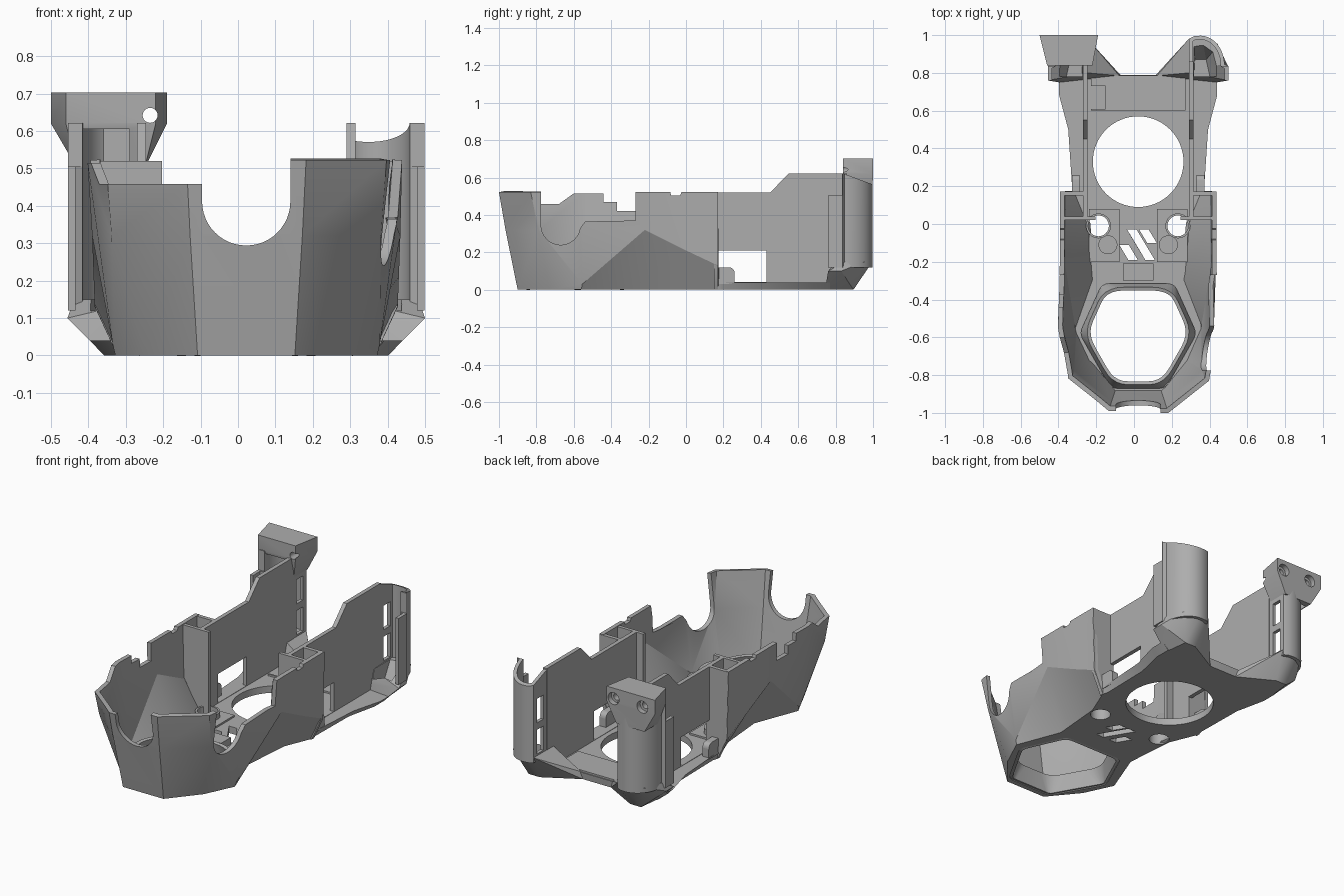
import bpy, bmesh, math
from mathutils import Vector

if "Cube" in bpy.data.objects:
    bpy.data.objects.remove(bpy.data.objects["Cube"])

C = 0.022  # x of the symmetry plane
grey = bpy.data.materials.new("matte_grey")
grey.use_nodes = True
grey.diffuse_color = (0.42, 0.42, 0.42, 1)
grey.node_tree.nodes["Principled BSDF"].inputs["Base Color"].default_value = (0.42, 0.42, 0.42, 1)


def finish(name, bm, fix=True):
    if fix:
        bmesh.ops.recalc_face_normals(bm, faces=bm.faces)
    me = bpy.data.meshes.new(name)
    bm.to_mesh(me)
    bm.free()
    me.materials.append(grey)
    ob = bpy.data.objects.new(name, me)
    bpy.context.collection.objects.link(ob)
    return ob


def loft(name, rings, closed=True, caps=True):
    bm = bmesh.new()
    vs = [[bm.verts.new(p) for p in r] for r in rings]
    n = len(vs[0])
    for a, b in zip(vs, vs[1:]):
        for i in range(n if closed else n - 1):
            j = (i + 1) % n
            bm.faces.new((a[i], a[j], b[j], b[i]))
    if caps:
        bm.faces.new(vs[0])
        bm.faces.new(vs[-1])
    return finish(name, bm, caps)


def prism(name, pts, axis, lo, hi):
    place = {"x": lambda p, h: (h, p[0], p[1]),
             "y": lambda p, h: (p[0], h, p[1]),
             "z": lambda p, h: (p[0], p[1], h)}[axis]
    return loft(name, [[place(p, h) for p in pts] for h in (lo, hi)])


def box(name, x0, x1, y0, y1, z0, z1):
    return prism(name, [(x0, y0), (x1, y0), (x1, y1), (x0, y1)], "z", z0, z1)


def arc(x, y, r, a0, a1, n=16):
    angles = [math.radians(a0 + (a1 - a0) * i / n) for i in range(n + 1)]
    return [(x + r * math.cos(a), y + r * math.sin(a)) for a in angles]


def disc(name, x, y, r, z0, z1, n=32):
    return prism(name, arc(x, y, r, 0, 360, n)[:-1], "z", z0, z1)


def convex(name, pts):
    bm = bmesh.new()
    for p in pts:
        bm.verts.new(p)
    res = bmesh.ops.convex_hull(bm, input=bm.verts)
    bmesh.ops.delete(bm, geom=[g for g in res["geom_interior"]
                               if isinstance(g, bmesh.types.BMVert)], context="VERTS")
    return finish(name, bm)


def apply(ob):
    dg = bpy.context.evaluated_depsgraph_get()
    me = bpy.data.meshes.new_from_object(ob.evaluated_get(dg))
    ob.modifiers.clear()
    ob.data = me


def thicken(ob, t, offset):
    m = ob.modifiers.new("thickness", "SOLIDIFY")
    m.thickness, m.offset, m.use_even_offset = t, offset, True
    apply(ob)


def cut(ob, *cutters):
    for c in cutters:
        m = ob.modifiers.new("cut", "BOOLEAN")
        m.operation, m.solver, m.object = "DIFFERENCE", "EXACT", c
        apply(ob)
        bpy.data.objects.remove(c)


def both(half):
    """Open outline from rear -x round the front to rear +x."""
    return [(C - p[0], *p[1:]) for p in reversed(half)] + [(C + p[0], *p[1:]) for p in half]


def rounded(pts, f, n=5):
    out = []
    for i, p in enumerate(pts):
        p, a, b = Vector(p), Vector(pts[i - 1]), Vector(pts[(i + 1) % len(pts)])
        a, b = p.lerp(a, f), p.lerp(b, f)
        out += [a.lerp(p, k / n).lerp(p.lerp(b, k / n), k / n) for k in range(n + 1)]
    return out


# Faceted front hull: the middle ring rises to a peak above the waist
low = [(.13, -.90), (.27, -.73), (.35, -.56), (.25, -.30), (.275, 0), (.345, .17)]
mid = [(.15, -.965, .32), (.36, -.79, .32), (.357, -.555, .03), (.412, -.22, .32),
       (.408, 0, .21), (.405, .17, .13)]
top = [(.16, -1.0), (.375, -.83), (.425, -.55), (.415, -.22), (.415, 0), (.415, .17)]
hull = loft("front_hull", [both([(*p, 0) for p in low]), both(mid),
                           both([(*p, .522) for p in top])], False, False)
thicken(hull, .025, -1)
cut(hull,
    box("base_trim", -1, 1, -1.2, 1, -.1, 0),
    prism("front_notch", [(C - .118, .7)] + arc(C, .412, .118, 180, 360, 24) + [(C + .118, .7)],
          "y", -1.2, -.75),
    prism("left_notch", [(-.775, .7)] + arc(-.67, .345, .105, 180, 350)
          + [(-.54, .365), (-.27, .37), (-.27, .7)], "x", .25, .7),
    prism("right_notch", [(-1.2, .7), (-1.2, .458), (-.68, .458), (-.6, .515), (-.44, .515),
                          (-.44, .47), (-.37, .47), (-.37, .42), (-.27, .42), (-.27, .7)],
          "x", -.7, -.09),
    prism("small_notch", [(-.1, .6), (-.08, .505), (-.03, .505), (0, .6)], "x", -.7, .7))

# Base plate, chamfered along its rear edges, with its openings
rear_low = [(.335, .2), (.34, .5), (.38, .68), (.38, .77), (.26, .785)]
rear_high = [(.35, .2), (.37, .5), (.418, .68), (.418, .77), (.26, .79)]
floor = loft("base_plate", [both([(*p, z) for p in low + rear])
                            for rear, z in ((rear_low, 0), (rear_high, .04))])
hexa = [(C - .145, -.87), (C + .145, -.87), (C + .31, -.58), (C + .19, -.315),
        (C - .19, -.315), (C - .31, -.58)]
cut(floor,
    prism("hex_hole", rounded(hexa, .12), "z", -.1, .1),
    disc("round_hole", C, .33, .24, -.1, .1, 64),
    *[disc("screw_hole", C + s * .21, -.01, .055, -.1, .1) for s in (-1, 1)],
    *[prism("vent", [(x, y), (x + .05, y), (x + .05 - .6 * h, y + h), (x - .6 * h, y + h)],
            "z", -.1, .1) for x, y, h in ((-.03, -.19, .08), (.06, -.19, .16), (.07, -.1, .07))])

# Tapered rim of the front opening
inner = [(C + (x - C) * .93, -.59 + (y + .59) * .93) for x, y in hexa]
rim = loft("hex_rim", [[(p[0], p[1], z) for p in rounded(h, f)]
                       for h, f, z in ((hexa, .12, .005), (inner, .3, .1))], True, False)
thicken(rim, .018, -1)

# Floor details
box("front_tab", C - .08, C + .08, -.3, -.21, .03, .08)
step = box("rear_step", C - .25, C + .25, .6, .785, .035, .05)
cut(step, box("pocket", -.24, -.15, .61, .73, .0, .1))

for s, side in ((1, "left"), (-1, "right")):
    def X(off):
        return C + s * off

    def span(a, b):
        return sorted((X(a), X(b)))

    # Inner side wall with its window
    wall = prism(side + "_side_wall", [(.03, .03), (.03, .52), (.45, .52), (.55, .622),
                                       (.86, .622), (.86, .03)], "x", *span(.268, .292))
    cut(wall, box("window", *span(.2, .4), .17, .43, .042, .21))

    # Compartment plates at the back of the hull
    prism(side + "_rear_bulkhead", [(X(.27), 0), (X(.345), 0), (X(.404), .13), (X(.414), .52),
                                    (X(.27), .52)], "y", .15, .172)
    prism(side + "_front_bulkhead", [(X(.225), .03), (X(.27), .03), (X(.34), .14),
                                     (X(.385), .22), (X(.395), .52), (X(.225), .52)],
          "y", .02, .04)
    prism(side + "_hinge_tab", [(.17, .03), (.26, .03), (.26, .09)] + arc(.23, .09, .03, 0, 90, 6)
          + [(.17, .12)], "x", *span(.31, .35))

    # Floor pad, boss ring and peg seat
    pad = box(side + "_floor_pad", *span(.1, .26), -.2, .08, .035, .05)
    boss = disc(side + "_screw_boss", X(.21), -.01, .066, .03, .08)
    for part in (pad, boss):
        cut(part, disc("bore", X(.21), -.01, .055, -.1, .2))
    disc(side + "_peg_seat", X(.16), -.11, .05, .04, .058)

    # Curved hollow rear post with slots and a wider front lip
    curve = [(.33 + x * .117, .84 + y * .147) for x, y in arc(0, 0, 1, 90, 0, 10)]
    path = [(.28, .78), (.28, .975), (.30, .985)] + curve + [(.467, .83), (.467, .76)]
    post = loft(side + "_rear_post", [[(X(x), y, z) for x, y in path] for z in (.12, .622)],
                False, False)
    thicken(post, .02, 0)
    cut(post, box("lip_step", *span(.36, .6), .7, .835, .505, .8),
        box("low_slot", *span(.2, .3), .89, .95, .16, .3),
        box("high_slot", *span(.2, .3), .89, .95, .34, .48))
    if s > 0:
        cut(post, prism("sloped_top", [(.84, .622), (1.1, .525), (1.1, .8), (.84, .8)],
                        "x", *span(.2, .6)))

    # Hollow chamfered foot under the post
    foot = convex(side + "_rear_foot",
                  [(X(x), y, 0) for x, y in ((.09, .785), (.2, .84), (.29, .895), (.36, .895),
                                             (.378, .75))]
                  + [(X(x), y, .15) for x, y in ((.268, .8), (.268, .98), (.33, .997),
                                                 (.42, .955), (.46, .85))]
                  + [(X(.478), .76, .1), (X(.478), .83, .1), (X(.1), .785, .04),
                     (X(.418), .75, .04)])
    cut(foot, convex("foot_cavity",
                     [(X(x), y, .035) for x, y in ((.295, .78), (.3, .87), (.36, .87), (.38, .78))]
                     + [(X(x), y, .2) for x, y in ((.295, .78), (.295, .97), (.34, .977),
                                                   (.41, .93), (.45, .78))]))

# Flared head on the right post, with a pocket, one open and one blind socket
head = convex("post_head", [(x, y, z) for z in (.62, .703)
                            for x, y in ((-.5, 1), (-.19, 1), (-.22, .84), (-.46, .84))]
              + [(x, y, .5) for x in (-.43, -.25) for y in (.87, .995)])
cut(head, box("pocket", -.425, -.29, .7, .96, .4, .605))
for x, depth in ((-.42, .93), (-.235, .7)):
    hole = arc(x, .642, .02, 0, 360, 24)[:-1]
    wide = arc(x, .642, .035, 0, 360, 24)[:-1]
    cut(head, prism("bore", hole, "y", depth, 1.1), prism("socket", wide, "y", .97, 1.1))

# Smooth the gentle curves, keep the facets crisp
bpy.ops.object.select_all(action="DESELECT")
for ob in bpy.context.scene.objects:
    if ob.type == "MESH":
        ob.select_set(True)
        bpy.context.view_layer.objects.active = ob
bpy.ops.object.shade_smooth_by_angle(angle=math.radians(25))
